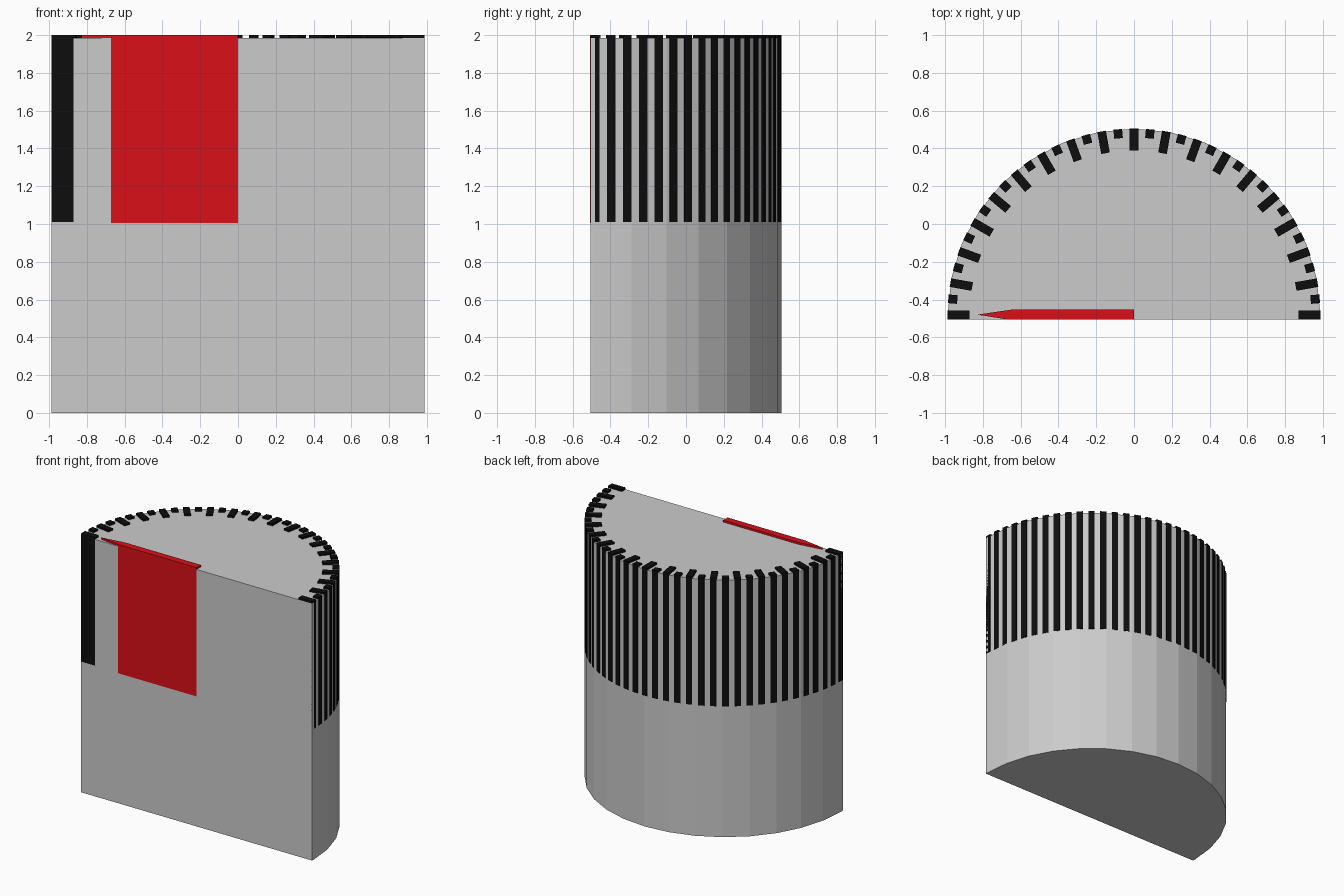
import bpy, bmesh
from math import sin, cos, radians

if "Cube" in bpy.data.objects:
    bpy.data.objects.remove(bpy.data.objects["Cube"])

R, CY, FRONT = 0.987, -0.482, -0.505
BODY_TOP, MARK_LOW, MARK_TOP = 1.985, 1.01, 2.0


def material(name, color):
    m = bpy.data.materials.new(name)
    m.diffuse_color = color
    m.use_nodes = True
    m.node_tree.nodes["Principled BSDF"].inputs["Base Color"].default_value = m.diffuse_color
    return m


def prism(name, outlines, z0, z1, mat=None):
    """Extrude one or more flat outlines from z0 up to z1."""
    bm = bmesh.new()
    for pts in outlines:
        low = [bm.verts.new((x, y, z0)) for x, y in pts]
        high = [bm.verts.new((x, y, z1)) for x, y in pts]
        bm.faces.new(low)
        bm.faces.new(high)
        n = len(pts)
        for i in range(n):
            j = (i + 1) % n
            bm.faces.new((low[i], low[j], high[j], high[i]))
    bmesh.ops.recalc_face_normals(bm, faces=bm.faces[:])
    mesh = bpy.data.meshes.new(name)
    bm.to_mesh(mesh)
    bm.free()
    obj = bpy.data.objects.new(name, mesh)
    bpy.context.collection.objects.link(obj)
    if mat:
        mesh.materials.append(mat)
    return obj


def tick(angle, length, width=0.046):
    """Radial bar outline ending at the dial rim."""
    a, h = radians(angle), width / 2
    return [(r * cos(a) - t * sin(a), CY + r * sin(a) + t * cos(a))
            for r, t in ((R - length, -h), (R, -h), (R, h), (R - length, h))]


black = material("black", (0.004, 0.004, 0.004, 1))
red = material("red", (0.7, 0.005, 0.01, 1))

# Half-round body with a short straight strip at the flat front
arc = [(R * cos(radians(i * 11.25)), CY + R * sin(radians(i * 11.25))) for i in range(17)]
prism("dial_body", [[(R, FRONT)] + arc + [(-R, FRONT)]], 0, BODY_TOP)

# Long marks every 10 degrees, short marks between
prism("long_marks", [tick(a, 0.117) for a in range(0, 180, 10)], MARK_LOW, MARK_TOP, black)
prism("short_marks", [tick(a, 0.048) for a in range(5, 180, 10)], MARK_LOW, MARK_TOP, black)

# Last mark stands just proud of the front face
prism("end_mark", [tick(180, 0.117, 0.048)], MARK_LOW, MARK_TOP, black)

# Pointer resting at the left end of the scale
prism("pointer", [[(0, -0.507), (0, -0.453), (-0.645, -0.453), (-0.83, -0.48), (-0.66, -0.507)]],
      1.005, MARK_TOP, red)
